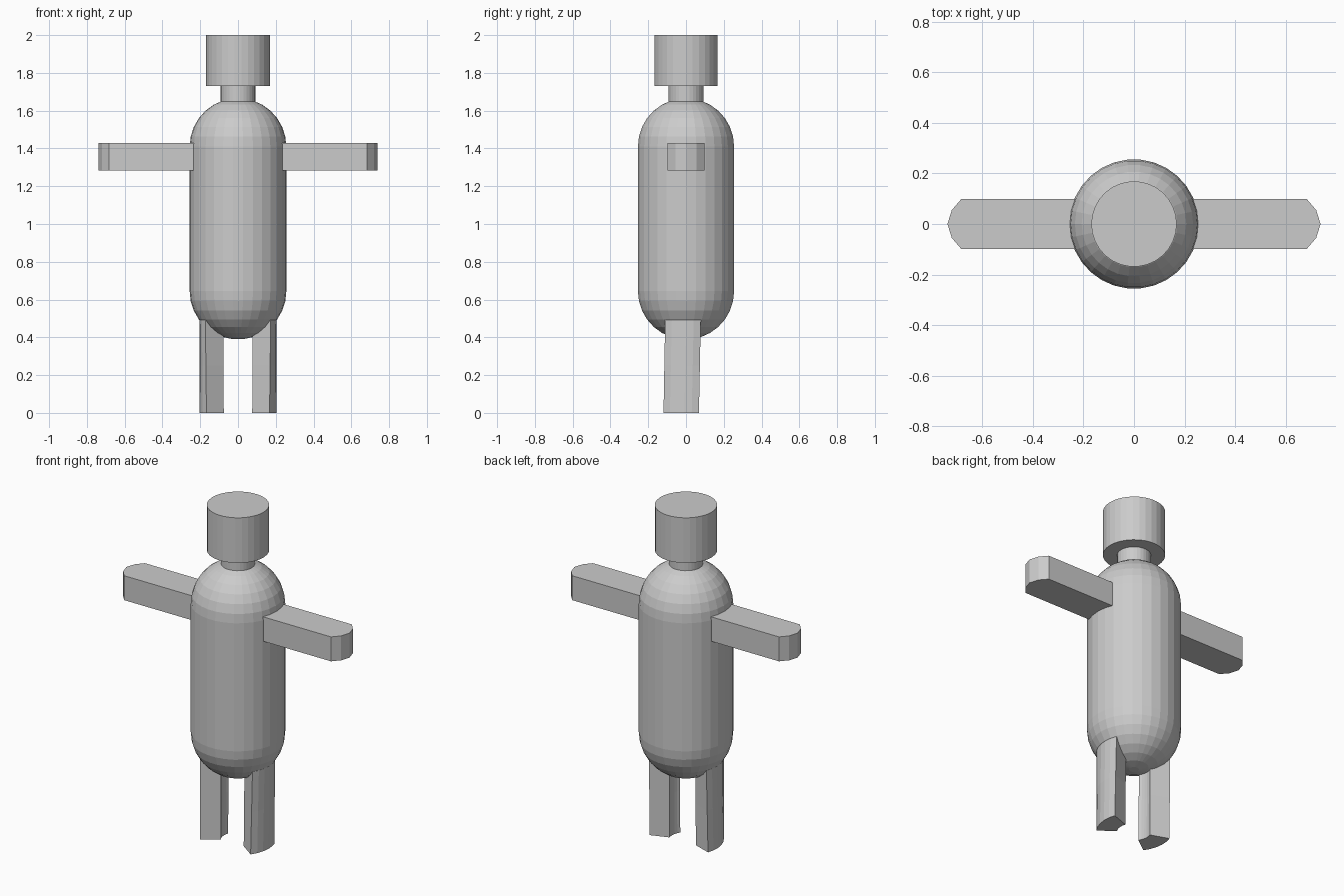
import bpy, bmesh
from math import sin, cos, radians, pi
from mathutils import Matrix

SIDES = 30

if "Cube" in bpy.data.objects:
    bpy.data.objects.remove(bpy.data.objects["Cube"])

grey = bpy.data.materials.new("plain grey")
grey.use_nodes = True
colour = (0.6, 0.6, 0.6, 1)
grey.diffuse_color = colour
grey.node_tree.nodes["Principled BSDF"].inputs["Base Color"].default_value = colour


def loft(name, loops):
    """Skin a stack of equal-length closed loops and cap both ends."""
    bm = bmesh.new()
    rings = [[bm.verts.new(p) for p in loop] for loop in loops]
    n = len(rings[0])
    for low, high in zip(rings, rings[1:]):
        for i in range(n):
            j = (i + 1) % n
            bm.faces.new((low[i], low[j], high[j], high[i]))
    bm.faces.new(rings[0][::-1])
    bm.faces.new(rings[-1])
    bmesh.ops.recalc_face_normals(bm, faces=bm.faces)
    mesh = bpy.data.meshes.new(name)
    bm.to_mesh(mesh)
    bm.free()
    mesh.materials.append(grey)
    obj = bpy.data.objects.new(name, mesh)
    bpy.context.collection.objects.link(obj)
    return obj


def lathe(name, profile):
    """Turn (radius, height) points around the z axis."""
    turns = [2 * pi * i / SIDES for i in range(SIDES)]
    return loft(name, [[(r * cos(a), r * sin(a), z) for a in turns]
                       for r, z in profile])


def mirrored(obj, name):
    """Make the matching part on the other side."""
    mesh = obj.data.copy()
    mesh.transform(Matrix.Scale(-1, 4, (1, 0, 0)))
    mesh.flip_normals()
    bpy.context.collection.objects.link(bpy.data.objects.new(name, mesh))


# Capsule body with faceted domes
R, LOW, HIGH = 0.256, 0.645, 1.41
dome = [(R * sin(radians(a)), R * cos(radians(a))) for a in range(6, 91, 12)]
lathe("body", [(r, LOW - h) for r, h in dome]
      + [(r, HIGH + h) for r, h in reversed(dome)])

# Neck and drum-shaped head
lathe("neck", [(0.092, 1.55), (0.092, 1.73)])
lathe("head", [(0.169, 1.73), (0.169, 2.0)])

# Flat arms with blunt rounded tips
outline = [(0, -0.098), (0.684, -0.098), (0.721, -0.055), (0.738, 0),
           (0.721, 0.055), (0.684, 0.098), (0, 0.098)]
arm = loft("left_arm", [[(x, y, z) for x, y in outline] for z in (1.284, 1.43)])
mirrored(arm, "right_arm")


# Legs: slightly twisted sectors of a thick tube
def sector(z, start):
    angles = [radians(start + 11 * i) for i in range(6)]
    edge = [(0.205, a) for a in angles] + [(0.0925, a) for a in reversed(angles)]
    return [(r * cos(a), r * sin(a), z) for r, a in edge]


leg = loft("left_leg", [sector(0, -35.5), sector(0.25, -34), sector(0.5, -32.5)])
mirrored(leg, "right_leg")
